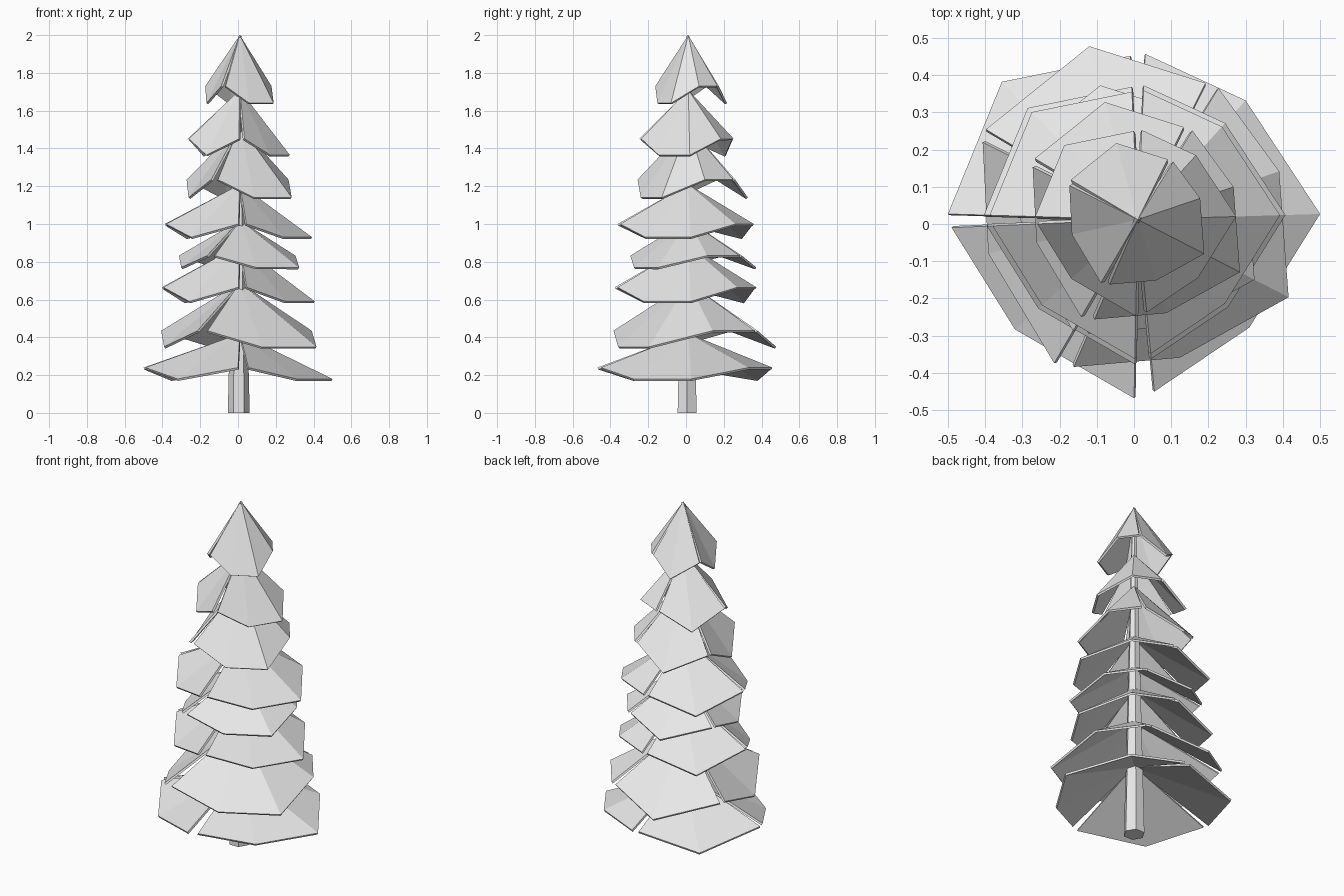
import bpy, math
from mathutils import Vector, Matrix

cube = bpy.data.objects.get("Cube")
if cube:
    bpy.data.objects.remove(cube, do_unlink=True)

grey = bpy.data.materials.new("light_grey")
grey.use_nodes = True
grey.diffuse_color = (0.8, 0.8, 0.8, 1)
grey.node_tree.nodes["Principled BSDF"].inputs["Base Color"].default_value = (0.8, 0.8, 0.8, 1)

CENTRE = Vector((0.01, 0.012, 0))

# Bough outlines seen from above, counter-clockwise: x, y, and L for a low or H for a raised corner
BOUGHS = {
    "back_right_side": [(-0.02, 0.44, "H"), (-0.365, 0.37, "L"), (-0.51, 0.015, "H")],
    "front_right_side": [(-0.50, -0.022, "H"), (-0.33, -0.295, "L"), (-0.01, -0.48, "H")],
    "left_side": [(0.045, -0.462, "H"), (0.30, -0.29, "L"), (0.49, 0.015, "L"),
                  (0.29, 0.32, "H"), (0.02, 0.445, "H")],
}

# Tiers from the bottom up: apex height, lowest height, width scale
TIERS = [(0.42, 0.18, 1.0), (0.69, 0.35, 0.93), (0.89, 0.59, 0.81), (1.02, 0.77, 0.72),
         (1.21, 0.93, 0.78), (1.52, 1.14, 0.63), (1.71, 1.365, 0.54), (2.0, 1.64, 0.41)]


def add_object(name, verts, faces):
    mesh = bpy.data.meshes.new(name)
    mesh.from_pydata(verts, [], faces)
    mesh.materials.append(grey)
    obj = bpy.data.objects.new(name, mesh)
    bpy.context.collection.objects.link(obj)
    return obj


def add_bough(name, outline, apex, low, scale, turn):
    """A folded fan of triangles from the apex, thickened downwards."""
    high = low + 0.25 * (apex - low)
    verts = [CENTRE + Vector((0, 0, apex))]
    for x, y, level in outline:
        p = turn @ Vector((x * scale, y * scale, 0))
        verts.append(CENTRE + p + Vector((0, 0, high if level == "H" else low)))
    faces = [(0, i, i + 1) for i in range(1, len(outline))]
    obj = add_object(name, verts, faces)
    solid = obj.modifiers.new("thickness", "SOLIDIFY")
    solid.thickness = 0.012
    solid.offset = -1


# Boughs: every second tier is turned
for n, (apex, low, scale) in enumerate(TIERS):
    turn = Matrix.Rotation(math.radians(-29 * (n % 2)), 3, "Z")
    for side, outline in BOUGHS.items():
        add_bough(f"bough_{n + 1}_{side}", outline, apex, low, scale, turn)

# Trunk: tapering six-sided post
SIDES = 6
trunk_verts = []
for radius, z in ((0.058, 0), (0.012, 1.9)):
    for i in range(SIDES):
        a = math.tau * i / SIDES
        trunk_verts.append((0.004 + radius * math.cos(a), 0.006 + radius * math.sin(a), z))
trunk_faces = [(i, (i + 1) % SIDES, (i + 1) % SIDES + SIDES, i + SIDES) for i in range(SIDES)]
trunk_faces += [tuple(reversed(range(SIDES))), tuple(range(SIDES, 2 * SIDES))]
add_object("trunk", trunk_verts, trunk_faces)
